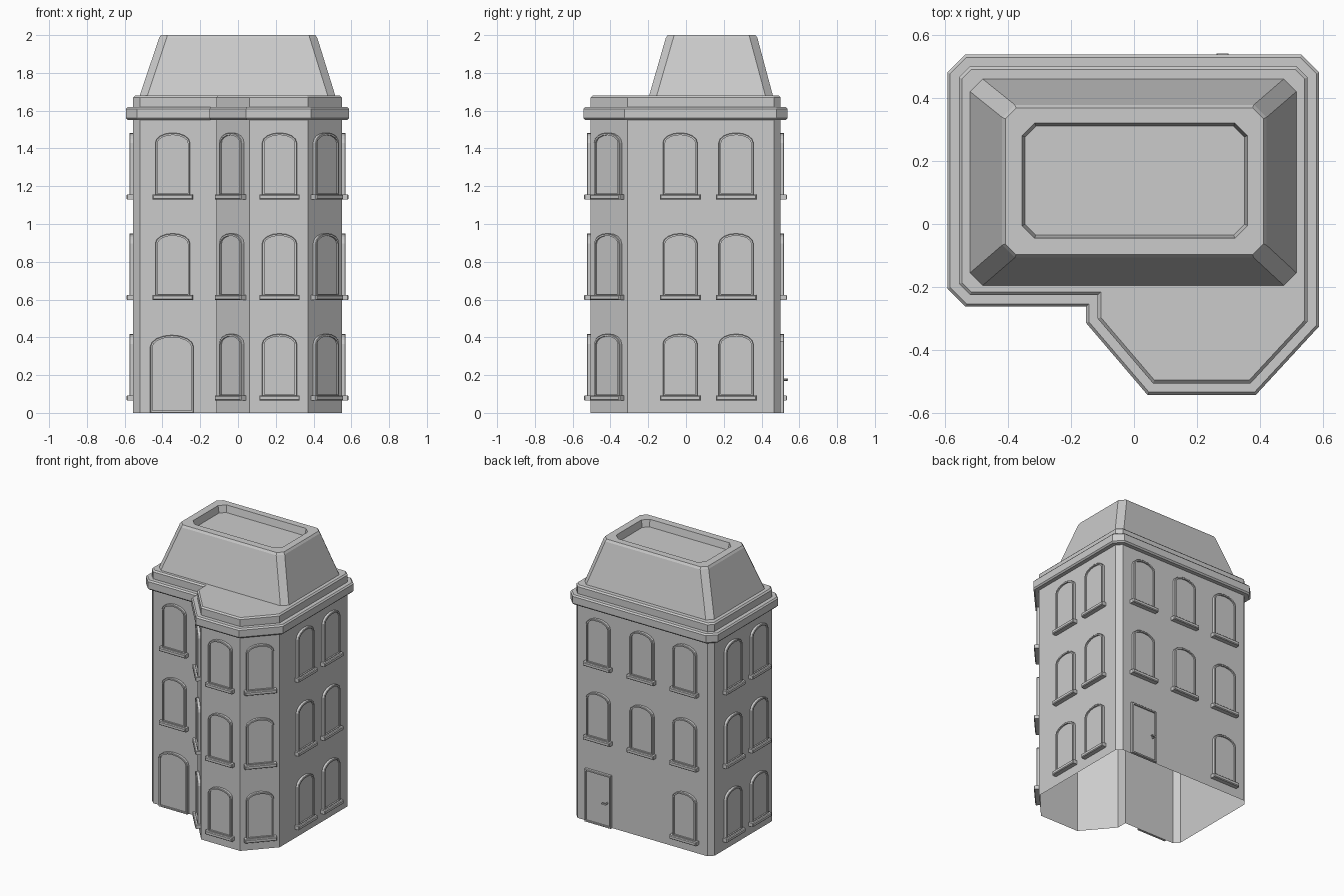
import bpy
import bmesh
from math import atan2, cos, sin, pi
from mathutils import Matrix, Vector

cube = bpy.data.objects.get("Cube")
if cube:
    bpy.data.objects.remove(cube, do_unlink=True)

stone = bpy.data.materials.new("grey_stone")
stone.use_nodes = True
GREY = (0.6, 0.6, 0.6, 1)
stone.diffuse_color = GREY
stone.node_tree.nodes["Principled BSDF"].inputs["Base Color"].default_value = GREY


def offset(points, d):
    """Mitred offset of a counter-clockwise outline, outward for positive d."""
    out = []
    for i, p in enumerate(points):
        p = Vector(p)
        a = (p - Vector(points[i - 1])).normalized()
        b = (Vector(points[(i + 1) % len(points)]) - p).normalized()
        na, nb = Vector((a.y, -a.x)), Vector((b.y, -b.x))
        out.append(p + (na + nb) * (d / (1 + na.dot(nb))))
    return out


def loft(name, rings, cap_top=True, matrix=None):
    """Skin a stack of (outline, height) rings and optionally close the top."""
    bm = bmesh.new()
    loops = [[bm.verts.new((p[0], p[1], h)) for p in pts] for pts, h in rings]
    for low, high in zip(loops, loops[1:]):
        n = len(low)
        for i in range(n):
            j = (i + 1) % n
            bm.faces.new((low[i], low[j], high[j], high[i]))
    if cap_top:
        bm.faces.new(loops[-1])
    mesh = bpy.data.meshes.new(name)
    bm.to_mesh(mesh)
    bm.free()
    mesh.materials.append(stone)
    obj = bpy.data.objects.new(name, mesh)
    bpy.context.collection.objects.link(obj)
    if matrix:
        obj.matrix_world = matrix
    return obj


def rect(x0, x1, y0, y1, c=0.0):
    """Rectangle outline with optional cut corners."""
    if not c:
        return [(x0, y0), (x1, y0), (x1, y1), (x0, y1)]
    return [(x0 + c, y0), (x1 - c, y0), (x1, y0 + c), (x1, y1 - c),
            (x1 - c, y1), (x0 + c, y1), (x0, y1 - c), (x0, y0 + c)]


def arch(half, bottom, spring, top, steps=8):
    """Outline of an opening with a low curved head."""
    pts = [(-half, bottom), (half, bottom)]
    for i in range(steps + 1):
        a = pi * i / steps
        pts.append((half * cos(a), spring + (top - spring) * sin(a)))
    return pts


# Footprint with a three-sided bay at the front
plan = [(-.555, -.19), (-.52, -.225), (-.115, -.225), (-.115, -.30),
        (.06, -.505), (.37, -.505), (.55, -.31), (.55, .465),
        (.515, .50), (-.52, .50), (-.555, .465)]

# Walls, cornice and parapet
loft("walls", [(plan, 0), (plan, 1.56)], cap_top=False)
loft("cornice", [(offset(plan, d), z) for d, z in (
    (0, 1.55), (.028, 1.55), (.037, 1.56), (.037, 1.61), (.028, 1.62), (0, 1.62))],
    cap_top=False)
loft("parapet", [(plan, 1.62), (plan, 1.67), (offset(plan, -.01), 1.68)])

# Mansard roof with a sunken flat top
base = rect(-.52, .515, -.195, .46, .04)
crown = rect(-.418, .42, -.107, .378, .04)
well = rect(-.355, .36, -.045, .32, .04)
loft("mansard_roof", [(base, 1.68), (crown, 1.985), (offset(crown, -.01), 2.0),
                      (well, 2.0), (offset(well, -.01), 1.95)])


def on_wall(edge, t, z):
    """Matrix whose local x, y, z run along the wall, up it and out of it."""
    a, b = Vector(plan[edge]), Vector(plan[(edge + 1) % len(plan)])
    p, d = a.lerp(b, t), b - a
    return (Matrix.Translation((p.x, p.y, z))
            @ Matrix.Rotation(atan2(d.y, d.x), 4, 'Z') @ Matrix.Rotation(pi / 2, 4, 'X'))


def framed(name, outline, matrix, trim=.012):
    """Raised trim around a slightly sunken panel."""
    inner = offset(outline, -trim)
    loft(name, [(outline, 0), (outline, .017), (offset(outline, -.003), .02),
                (inner, .02), (inner, .01)], matrix=matrix)


def window(name, edge, t, z):
    m = on_wall(edge, t, z)
    framed(name, arch(.092, .02, .30, .353), m)
    sill = rect(-.107, .107, 0, .027)
    loft(name + "_sill", [(sill, 0), (sill, .031), (offset(sill, -.005), .036)], matrix=m)


# Window columns: wall edge, position along it, and storeys present
columns = [("front", 1, .43, (1, 2)), ("bay_inner", 3, .5, (0, 1, 2)),
           ("bay_front", 4, .515, (0, 1, 2)), ("bay_outer", 5, .5, (0, 1, 2)),
           ("left_front", 6, .36, (0, 1, 2)), ("left_back", 6, .742, (0, 1, 2)),
           ("back_left", 8, .164, (1, 2)), ("back_middle", 8, .502, (1, 2)),
           ("back_right", 8, .831, (0, 1, 2)),
           ("right_back", 10, .305, (0, 1, 2)), ("right_front", 10, .756, (0, 1, 2))]
for label, edge, t, storeys in columns:
    for s in storeys:
        window(f"{label}_window_{s + 1}", edge, t, (.065, .597, 1.13)[s])

# Doors
framed("front_door", arch(.115, 0, .35, .412), on_wall(1, .42, 0))
back = on_wall(8, .164, 0)
framed("back_door", rect(-.105, .105, 0, .38), back)

# Back door handle: a short spindle and a lever
spindle = rect(.069, .081, .17, .182, .003)
loft("handle_spindle", [(spindle, .01), (spindle, .038)], matrix=back)
lever = rect(.045, .083, .171, .181, .003)
loft("handle_lever", [(lever, .03), (lever, .04)], matrix=back)
